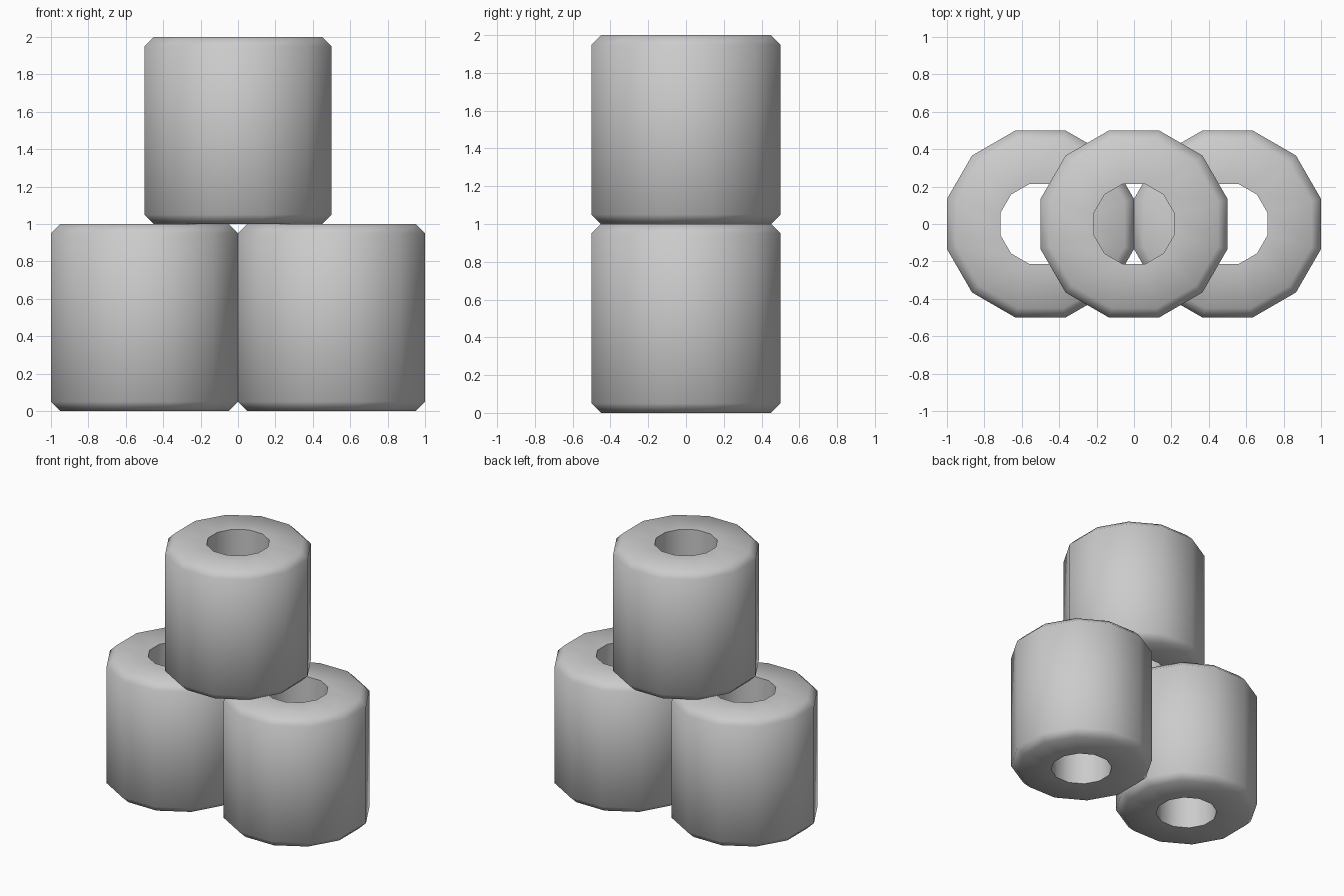
import bpy
import math
from math import cos, sin, pi

cube = bpy.data.objects.get("Cube")
if cube:
    bpy.data.objects.remove(cube, do_unlink=True)

SIDES = 12
OUTER, INNER, BEVEL, HEIGHT = 0.5, 0.215, 0.05, 1.0

paper = bpy.data.materials.new("light grey paper")
paper.use_nodes = True
colour = (0.6, 0.6, 0.6, 1)
paper.diffuse_color = colour
paper.node_tree.nodes["Principled BSDF"].inputs["Base Color"].default_value = colour

# Closed roll section: apothem and height of each ring
profile = [(INNER, 0), (OUTER - BEVEL, 0), (OUTER, BEVEL),
           (OUTER, HEIGHT - BEVEL), (OUTER - BEVEL, HEIGHT), (INNER, HEIGHT)]


def make_roll(name, x, z):
    """Twelve-sided hollow roll with chamfered rims and a through hole."""
    verts, faces = [], []
    n = len(profile)
    for i in range(SIDES):
        a = 2 * pi * (i + 0.5) / SIDES
        for apothem, h in profile:
            r = apothem / cos(pi / SIDES)
            verts.append((r * cos(a), r * sin(a), h))
    for i in range(SIDES):
        j = (i + 1) % SIDES
        for k in range(n):
            m = (k + 1) % n
            faces.append((i * n + k, j * n + k, j * n + m, i * n + m))
    mesh = bpy.data.meshes.new(name)
    mesh.from_pydata(verts, [], faces)
    mesh.materials.append(paper)
    roll = bpy.data.objects.new(name, mesh)
    roll.location = (x, 0, z)
    bpy.context.collection.objects.link(roll)
    # Soft sides and chamfers, crisp hole rims
    bpy.ops.object.select_all(action='DESELECT')
    roll.select_set(True)
    bpy.context.view_layer.objects.active = roll
    bpy.ops.object.shade_smooth_by_angle(angle=math.radians(50))


# Two rolls side by side and one stacked on top
make_roll("left_roll", 0.5, 0)
make_roll("right_roll", -0.5, 0)
make_roll("top_roll", 0, HEIGHT)
